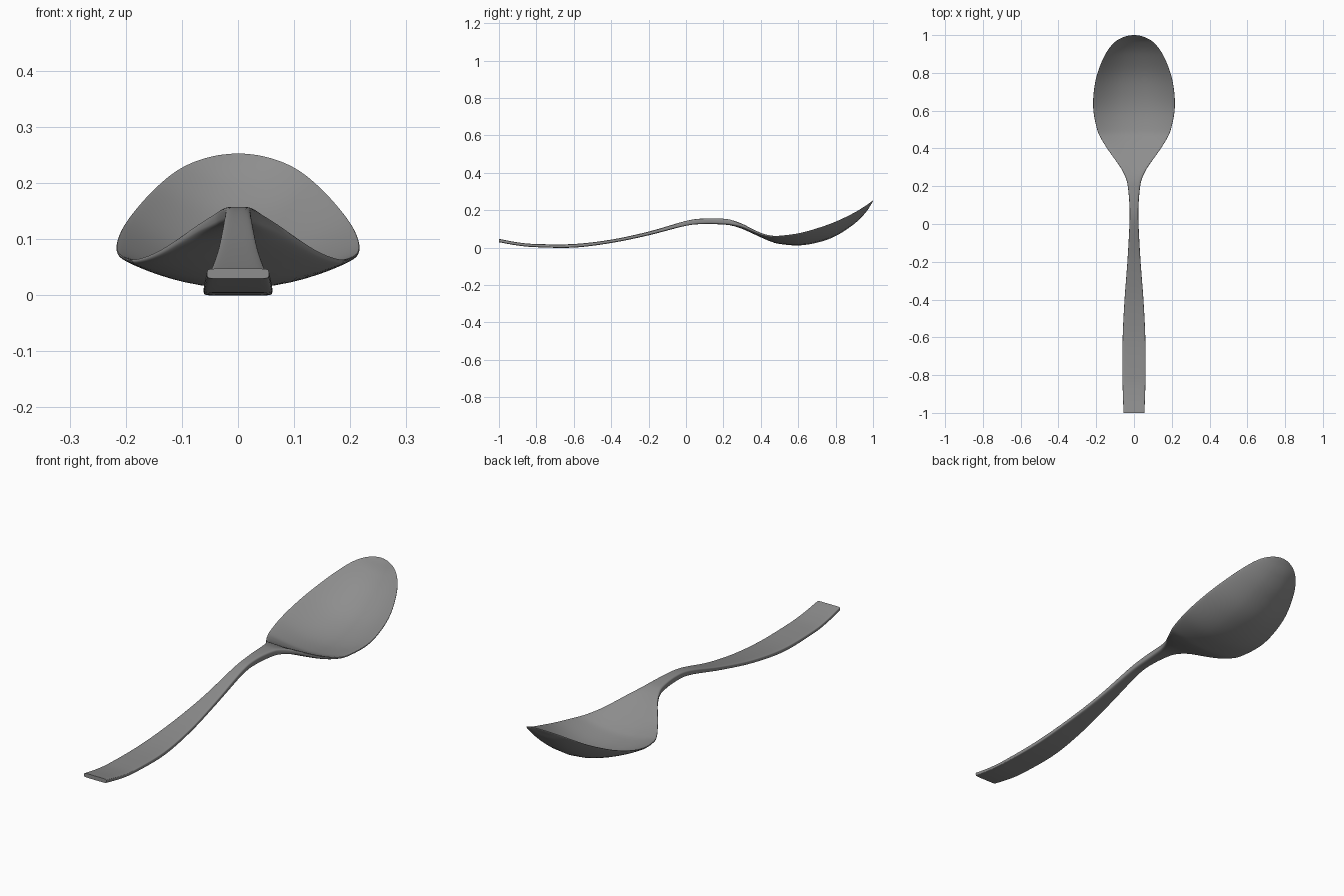
import bpy, bmesh, math

if "Cube" in bpy.data.objects:
    bpy.data.objects.remove(bpy.data.objects["Cube"])

# Stations along the spoon: y, half width, edge height, centre height, thickness, corner squareness
STATIONS = [
    (-1.00, .055, .038, .038, .018, 7),
    (-0.90, .059, .020, .020, .017, 7),
    (-0.80, .061, .011, .011, .017, 7),
    (-0.60, .060, .010, .010, .019, 7),
    (-0.40, .050, .034, .034, .018, 6),
    (-0.20, .035, .076, .076, .020, 5),
    (0.00, .024, .130, .130, .026, 4),
    (0.10, .024, .142, .141, .030, 4),
    (0.20, .033, .140, .139, .031, 4),
    (0.25, .046, .133, .131, .029, 4),
    (0.30, .072, .119, .113, .025, 4),
    (0.35, .107, .096, .089, .021, 4),
    (0.40, .142, .075, .064, .017, 4),
    (0.45, .173, .063, .041, .014, 4),
    (0.50, .195, .062, .026, .012, 4),
    (0.60, .215, .075, .018, .012, 4),
    (0.70, .213, .102, .032, .011, 4),
    (0.80, .193, .138, .067, .010, 4),
    (0.90, .151, .186, .132, .009, 4),
    (0.96, .105, .223, .191, .008, 4),
    (0.99, .054, .244, .235, .006, 4),
    (1.00, .000, .251, .251, .003, 4),
]
STEPS, SIDES = 6, 48


def catmull(a, b, c, d, t):
    return tuple(.5 * (2 * q + (r - p) * t + (2 * p - 5 * q + 4 * r - s) * t * t
                       + (3 * q - p - 3 * r + s) * t ** 3) for p, q, r, s in zip(a, b, c, d))


# Smoothly interpolated sections; the tip continues as its own mirror image
first = tuple(2 * a - b for a, b in zip(STATIONS[0], STATIONS[1]))
y, w, *rest = STATIONS[-2]
pts = [first] + STATIONS + [(y, -w, *rest)]
sections = [catmull(*pts[i:i + 4], k / STEPS)
            for i in range(len(STATIONS) - 1) for k in range(STEPS)]

# Rounded, dished cross-sections
bm = bmesh.new()
rings = []
for y, w, edge, mid, thick, p in sections:
    ring = []
    for k in range(SIDES):
        a = 2 * math.pi * k / SIDES
        t = math.copysign(abs(math.cos(a)) ** .6, math.cos(a))
        h = math.copysign(max(0, 1 - abs(t) ** p) ** (1 / p), math.sin(a))
        ring.append(bm.verts.new((w * t, y, mid + (edge - mid) * t * t + h * thick / 2)))
    rings.append(ring)

# Skin, handle end cap and bowl tip
for r0, r1 in zip(rings, rings[1:]):
    for k in range(SIDES):
        j = (k + 1) % SIDES
        bm.faces.new((r0[k], r0[j], r1[j], r1[k]))
bm.faces.new(rings[0])
tip = bm.verts.new((0, 1, STATIONS[-1][2]))
for k in range(SIDES):
    bm.faces.new((rings[-1][k], rings[-1][(k + 1) % SIDES], tip))
bmesh.ops.recalc_face_normals(bm, faces=bm.faces)

mesh = bpy.data.meshes.new("spoon")
bm.to_mesh(mesh)
bm.free()
spoon = bpy.data.objects.new("spoon", mesh)
bpy.context.collection.objects.link(spoon)

# Dark steel
steel = bpy.data.materials.new("dark_steel")
steel.diffuse_color = (.27, .27, .27, 1)
steel.use_nodes = True
steel.node_tree.nodes["Principled BSDF"].inputs["Base Color"].default_value = steel.diffuse_color
mesh.materials.append(steel)

bpy.context.view_layer.objects.active = spoon
spoon.select_set(True)
bpy.ops.object.shade_smooth_by_angle(angle=math.radians(40))
